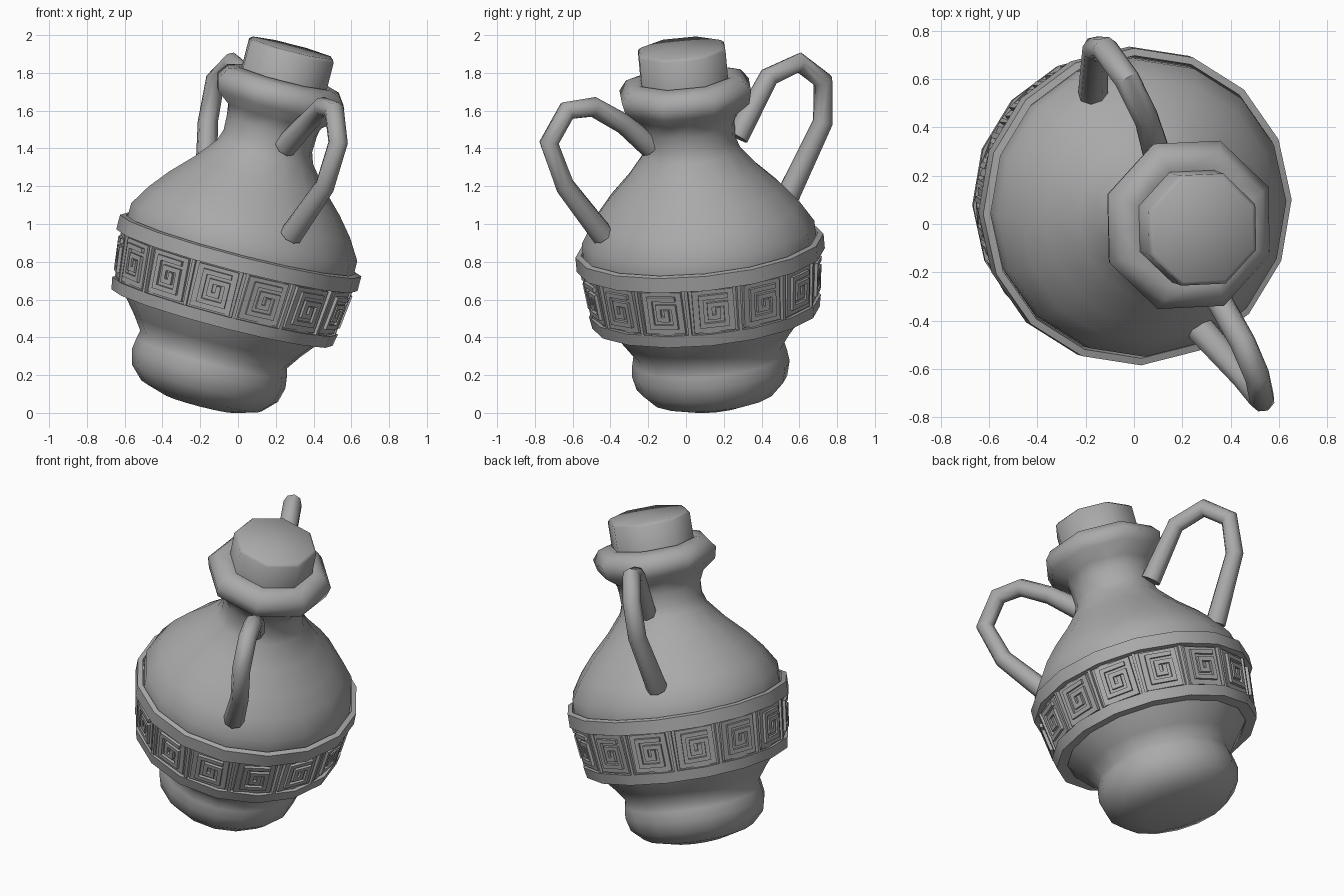
import bpy, bmesh, math
from mathutils import Matrix, Vector

old = bpy.data.objects.get("Cube")
if old:
    bpy.data.objects.remove(old, do_unlink=True)

# One clay colour for everything
clay = bpy.data.materials.new("grey clay")
clay.use_nodes = True
clay.diffuse_color = (0.4, 0.4, 0.4, 1)
clay.node_tree.nodes["Principled BSDF"].inputs["Base Color"].default_value = (0.4, 0.4, 0.4, 1)

# The jar leans: local z runs along its tilted axis
AXIS = Vector((0.26, -0.0913, 1)).normalized()
LEAN = (Matrix.Translation((-0.19, 0.143, 0.1))
        @ Vector((0, 0, 1)).rotation_difference(AXIS).to_matrix().to_4x4())


def finish(name, bm, angle, matrix=LEAN):
    bmesh.ops.recalc_face_normals(bm, faces=bm.faces)
    bm.transform(matrix)
    mesh = bpy.data.meshes.new(name)
    bm.to_mesh(mesh)
    bm.free()
    mesh.materials.append(clay)
    obj = bpy.data.objects.new(name, mesh)
    bpy.context.collection.objects.link(obj)
    bpy.ops.object.select_all(action='DESELECT')
    obj.select_set(True)
    bpy.context.view_layer.objects.active = obj
    bpy.ops.object.shade_smooth_by_angle(angle=math.radians(angle))
    return obj


def lathe(name, profile, sides, phase, angle, closed=False, halve_above=9):
    """Turn a (radius, height) profile around the jar axis.
    Above halve_above every other corner is pulled in, halving the number of sides."""
    bm = bmesh.new()
    rings = []
    for r, s in profile:
        if r == 0:
            rings.append([bm.verts.new((0, 0, s))] * sides)
            continue
        ring = []
        for k in range(sides):
            a = math.radians(phase + 360 * k / sides)
            pull = math.cos(2 * math.pi / sides) if s > halve_above and k % 2 == 0 else 1
            ring.append(bm.verts.new((r * pull * math.cos(a), r * pull * math.sin(a), s)))
        rings.append(ring)
    pairs = list(zip(rings, rings[1:]))
    if closed:
        pairs.append((rings[-1], rings[0]))
    for lo, hi in pairs:
        for k in range(sides):
            n = (k + 1) % sides
            corners = list(dict.fromkeys((lo[k], lo[n], hi[n], hi[k])))
            bm.faces.new(corners)
    return finish(name, bm, angle)


def add_box(bm, centre, size, matrix):
    bmesh.ops.create_cube(bm, size=1, matrix=matrix @ Matrix.Translation(centre)
                          @ Matrix.Diagonal((*size, 1)))


# Body with rounded foot, waist, shoulder, neck and eight-sided lip
lathe("body", [(0, -0.055), (0.2, -0.05), (0.33, -0.01), (0.4, 0.06), (0.42, 0.14),
               (0.412, 0.2), (0.402, 0.245), (0.455, 0.32), (0.53, 0.41), (0.575, 0.5),
               (0.61, 0.7), (0.62, 0.8), (0.618, 0.89), (0.55, 1.0), (0.468, 1.1),
               (0.355, 1.215), (0.262, 1.33), (0.242, 1.39), (0.245, 1.47), (0.275, 1.535),
               (0.355, 1.595), (0.372, 1.665), (0.33, 1.72), (0.265, 1.74), (0.2, 1.71)],
      16, 2, 60, halve_above=1.5)

# Stopper
lathe("stopper", [(0.248, 1.66), (0.248, 1.885), (0.23, 1.9), (0, 1.91)], 8, 24.5, 60)

# Belt: recessed wall between two raised rails
lathe("belt_wall", [(0.555, 0.45), (0.59, 0.45), (0.625, 0.77), (0.59, 0.77)], 16, 2, 30, True)
lathe("lower_rail", [(0.54, 0.42), (0.605, 0.42), (0.617, 0.485), (0.56, 0.485)], 16, 2, 30, True)
lathe("upper_rail", [(0.615, 0.735), (0.66, 0.735), (0.66, 0.815), (0.63, 0.822)],
      16, 2, 30, True)

# Square spiral path, in half-tile units
SPIRAL = [(0.1, 0.1), (0.1, -0.35), (-0.4, -0.35), (-0.4, 0.45), (0.6, 0.45),
          (0.6, -0.85), (-0.9, -0.85), (-0.9, 0.95), (0.6, 0.95)]
TILES, HALF, BAR = 14, 0.088, 0.025
tiles, keys, dividers = bmesh.new(), bmesh.new(), bmesh.new()


def belt_frame(deg, radius):
    a = math.radians(deg)
    side = Vector((-math.sin(a), math.cos(a), 0))
    out = Vector((math.cos(a), math.sin(a), 0))
    up = (Vector((0, 0, 1)) + 0.12 * out).normalized()
    m = Matrix((side, up, side.cross(up))).transposed().to_4x4()
    return Matrix.Translation(out * radius + Vector((0, 0, 0.61))) @ m


for k in range(TILES):
    deg = -98 + k * 360 / TILES
    m = belt_frame(deg, 0.602)
    add_box(tiles, (0, 0, -0.005), (0.22, 0.235, 0.02), m)
    for (x0, y0), (x1, y1) in zip(SPIRAL, SPIRAL[1:]):
        add_box(keys, (((x0 + x1) / 2 + 0.15) * HALF, (y0 + y1) / 2 * HALF, 0.01),
                (abs(x1 - x0) * HALF + BAR, abs(y1 - y0) * HALF + BAR, 0.024), m)
    add_box(dividers, (0, 0, 0), (0.018, 0.25, 0.03), belt_frame(deg + 180 / TILES, 0.608))

finish("belt_tiles", tiles, 30)
finish("spiral_reliefs", keys, 30)
finish("belt_dividers", dividers, 30)


def handle(name, points, radius=0.054, sides=8):
    """Faceted tube following the points, slightly flared at its closed ends."""
    pts = [Vector(p) for p in points]
    normal = (pts[0] - pts[2]).cross(pts[-1] - pts[2]).normalized()
    bm = bmesh.new()
    rings = []
    for i, p in enumerate(pts):
        before = (p - pts[i - 1]).normalized() if i else Vector()
        after = (pts[i + 1] - p).normalized() if i < len(pts) - 1 else Vector()
        t = (before + after).normalized()
        u = (normal - t * normal.dot(t)).normalized()
        v = t.cross(u)
        r = radius if before.length and after.length else radius * 1.15
        rings.append([bm.verts.new(p + r * (math.cos(a) * u + math.sin(a) * v))
                      for a in (2 * math.pi * k / sides for k in range(sides))])
    for lo, hi in zip(rings, rings[1:]):
        for k in range(sides):
            n = (k + 1) % sides
            bm.faces.new((lo[k], lo[n], hi[n], hi[k]))
    bm.faces.new(rings[0])
    bm.faces.new(rings[-1])
    return finish(name, bm, 50, Matrix())


# Two looping handles
handle("front_handle", [(0.25, -0.19, 1.41), (0.36, -0.33, 1.53), (0.45, -0.49, 1.62),
                        (0.51, -0.63, 1.6), (0.53, -0.725, 1.43), (0.46, -0.64, 1.2),
                        (0.28, -0.44, 0.94)])
handle("back_handle", [(0.1, 0.27, 1.46), (0.05, 0.44, 1.78), (-0.03, 0.6, 1.855),
                       (-0.12, 0.725, 1.76), (-0.16, 0.725, 1.54), (-0.17, 0.54, 1.15)])
